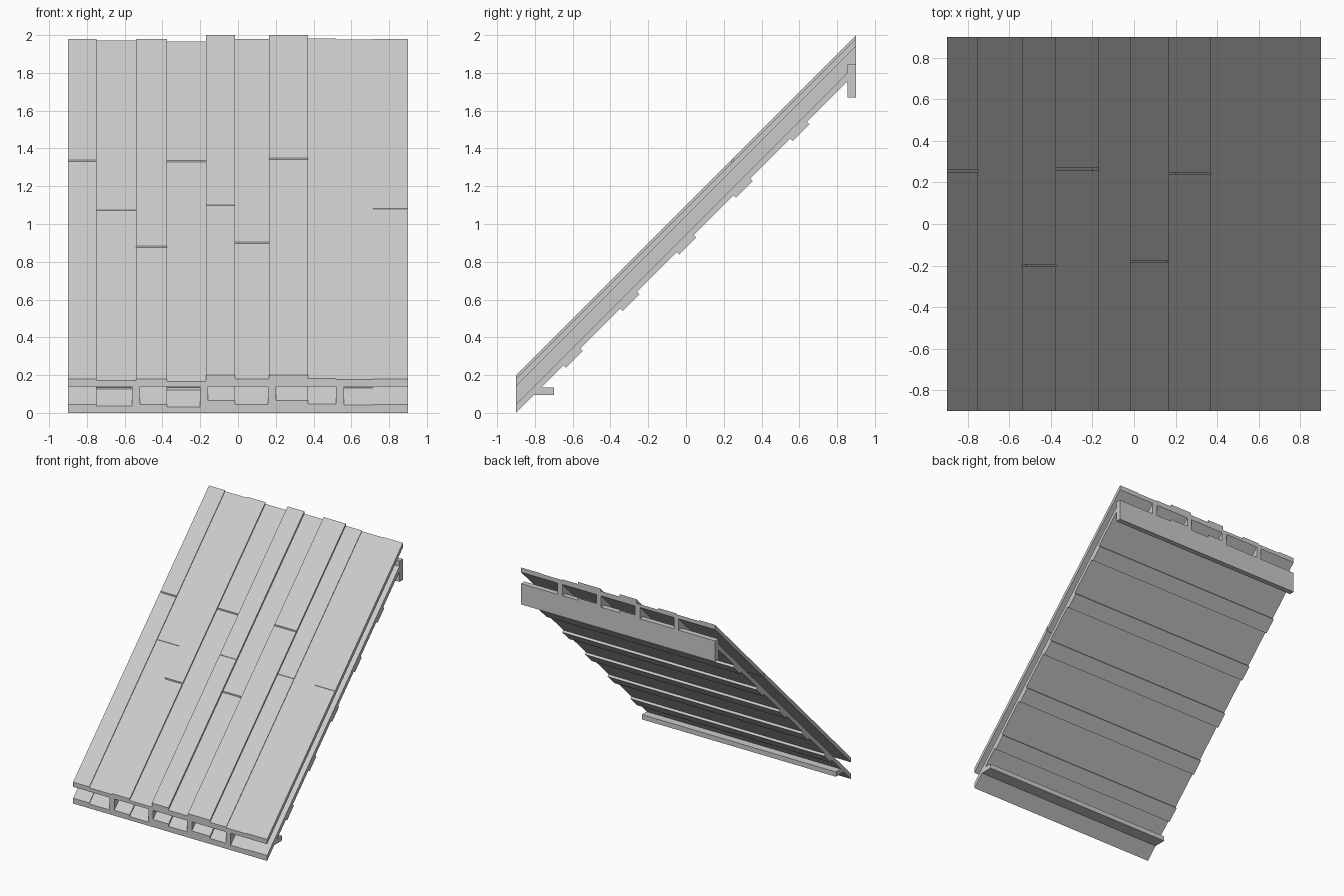
import bpy, bmesh, math
from mathutils import Matrix, Vector

cube = bpy.data.objects.get("Cube")
if cube:
    bpy.data.objects.remove(cube, do_unlink=True)

GREY = (0.6, 0.6, 0.6, 1)
mat = bpy.data.materials.new("light_grey")
mat.use_nodes = True
mat.diffuse_color = GREY
mat.node_tree.nodes["Principled BSDF"].inputs["Base Color"].default_value = GREY

HALF = 0.9  # half of the width and of the ground depth


def box(name, lo, hi, slope=False, tilt=0, at=(0, 0, 0)):
    """Box between two corners; slope makes it climb at 45 degrees with plumb ends."""
    lo, hi = Vector(lo), Vector(hi)
    bm = bmesh.new()
    bmesh.ops.create_cube(bm, size=1)
    for v in bm.verts:
        v.co = (lo + hi) / 2 + Vector(c * s for c, s in zip(v.co, hi - lo))
        if slope:
            v.co.z += v.co.y
    bm.transform(Matrix.Translation(at) @ Matrix.Rotation(tilt, 4, 'X'))
    mesh = bpy.data.meshes.new(name)
    bm.to_mesh(mesh)
    bm.free()
    mesh.materials.append(mat)
    obj = bpy.data.objects.new(name, mesh)
    bpy.context.collection.objects.link(obj)
    return obj


# Planks of both skins: right edge, thickness, position of the end joint
planks = [(-0.75, 0.04, 0.255), (-0.54, 0.032, 0), (-0.375, 0.04, -0.2),
          (-0.17, 0.026, 0.265), (-0.015, 0.06, 0), (0.165, 0.04, -0.18),
          (0.37, 0.06, 0.245), (0.52, 0.042, 0), (0.715, 0.036, None),
          (HALF, 0.04, 0)]
left = -HALF
for i, (right, thick, joint) in enumerate(planks, 1):
    # Upper skin, split where two planks butt together
    if joint is None:
        spans = [(-HALF, HALF)]
    else:
        gap = 0.004 if joint else 0.001
        spans = [(-HALF, joint - gap), (joint + gap, HALF)]
    for y0, y1 in spans:
        box(f"top_plank_{i}", (left, y0, 1.04), (right, y1, 1.04 + thick), slope=True)
    # Lower skin
    box(f"lower_plank_{i}", (left, -HALF, 0.9), (right, HALF, 0.905 + thick), slope=True)
    left = right

# Rafters between the skins
for i, x in enumerate((-0.54, -0.18, 0.18, 0.54), 1):
    box(f"rafter_{i}", (x - 0.022, -HALF, 0.92), (x + 0.022, HALF, 1.045), slope=True)

# Battens across the underside
for i in range(5):
    y = 0.3 * (i - 2) + 0.01
    box(f"batten_{i + 1}", (-HALF, -0.063, 0), (HALF, 0.063, 0.03),
        tilt=math.radians(45), at=(0, y, y + 0.873))

# Support boards at the foot and at the ridge
box("foot_board", (-HALF, -0.81, 0.095), (HALF, -0.7, 0.135))
box("ridge_board", (-HALF, 0.855, 1.67), (HALF, HALF, 1.845))
